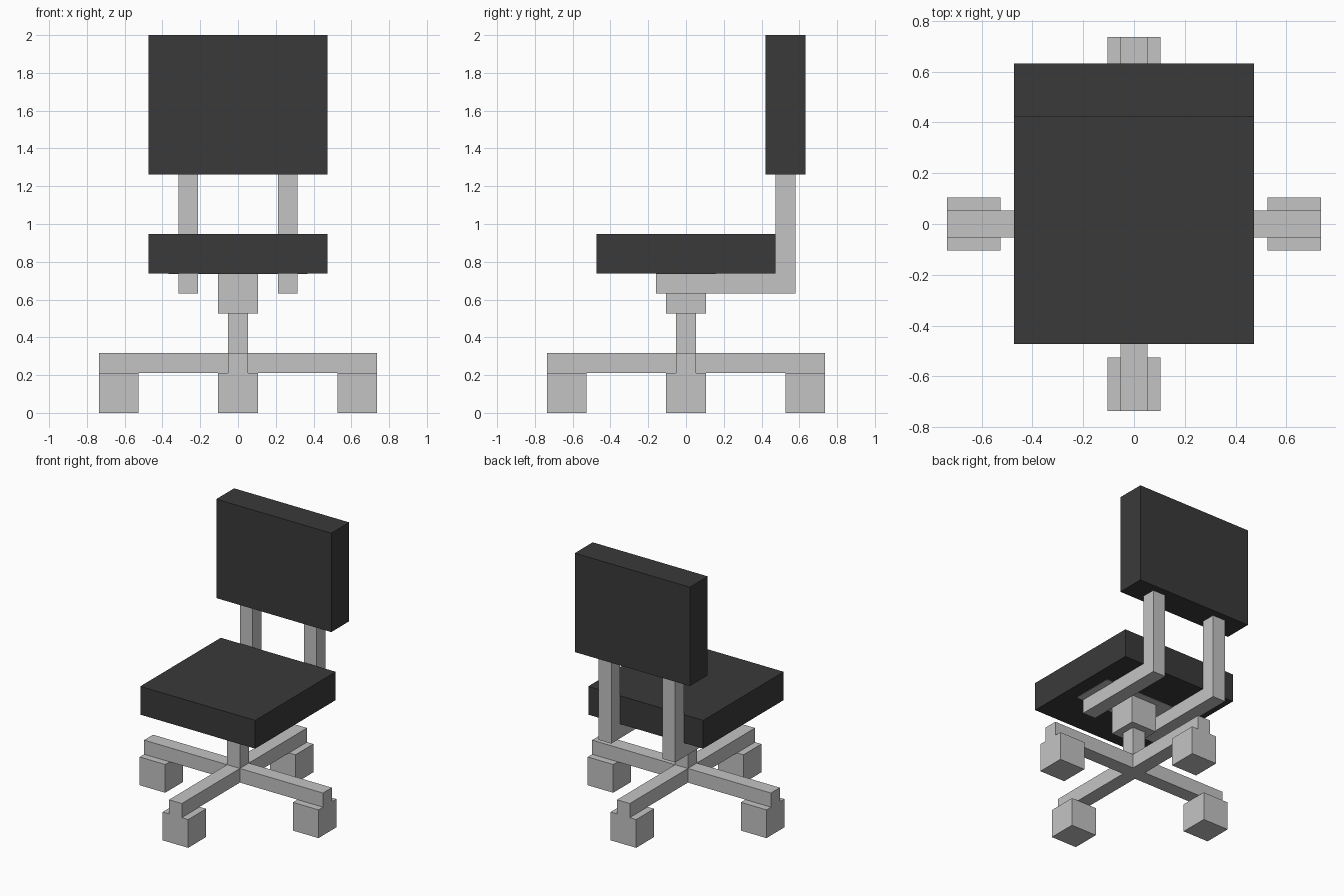
import bpy
import bmesh
from mathutils import Matrix, Vector
from math import pi

old = bpy.data.objects.get("Cube")
if old:
    bpy.data.objects.remove(old, do_unlink=True)

U = 2 / 19  # one grid module; the chair is 19 modules tall


def material(name, value):
    m = bpy.data.materials.new(name)
    m.use_nodes = True
    colour = (value, value, value, 1)
    m.diffuse_color = colour
    m.node_tree.nodes["Principled BSDF"].inputs["Base Color"].default_value = colour
    return m


def finish(name, bm, mat):
    bmesh.ops.recalc_face_normals(bm, faces=bm.faces)
    mesh = bpy.data.meshes.new(name)
    bm.to_mesh(mesh)
    bm.free()
    mesh.materials.append(mat)
    obj = bpy.data.objects.new(name, mesh)
    bpy.context.collection.objects.link(obj)
    return obj


def box(name, x, y, z, mat, turn=0):
    """Box from (min, max) module ranges, turned about the z axis."""
    lo, hi = (Vector(c) * U for c in zip(x, y, z))
    bm = bmesh.new()
    bmesh.ops.create_cube(bm, size=1, matrix=Matrix.Rotation(turn, 4, "Z")
                          @ Matrix.Translation((lo + hi) / 2)
                          @ Matrix.Diagonal((*(hi - lo), 1)))
    return finish(name, bm, mat)


def extrude_x(name, profile, x0, x1, mat):
    """Extrude a (y, z) module profile along x."""
    bm = bmesh.new()
    face = bm.faces.new([bm.verts.new((x0 * U, y * U, z * U)) for y, z in profile])
    new = bmesh.ops.extrude_face_region(bm, geom=[face])["geom"]
    bmesh.ops.translate(bm, vec=((x1 - x0) * U, 0, 0),
                        verts=[v for v in new if isinstance(v, bmesh.types.BMVert)])
    return finish(name, bm, mat)


dark = material("dark cushion", 0.042)
grey = material("light grey metal", 0.55)

# Cushions
box("seat", (-4.5, 4.5), (-4.5, 4.5), (7, 9), dark)
box("backrest", (-4.5, 4.5), (4, 6), (12, 19), dark)

# Plate set into the underside of the seat
box("seat_plate", (-3.5, 3.5), (-1.5, 1.5), (6.98, 7.04), grey)

# L-shaped brackets carrying the backrest
bracket = [(-1.5, 6), (5.5, 6), (5.5, 12), (4.5, 12), (4.5, 7), (-1.5, 7)]
for side, x in (("right", -3), ("left", 2)):
    extrude_x(side + "_bracket", bracket, x, x + 1, grey)

# Central support
box("hub", (-1, 1), (-1, 1), (5, 7), grey)
box("column", (-0.5, 0.5), (-0.5, 0.5), (2, 5), grey)

# Four-armed base with block feet
for i, where in enumerate(("left", "back", "right", "front")):
    turn = i * pi / 2
    box(where + "_arm", (0.5, 7), (-0.5, 0.5), (2, 3), grey, turn)
    box(where + "_foot", (5, 7), (-1, 1), (0, 2), grey, turn)
